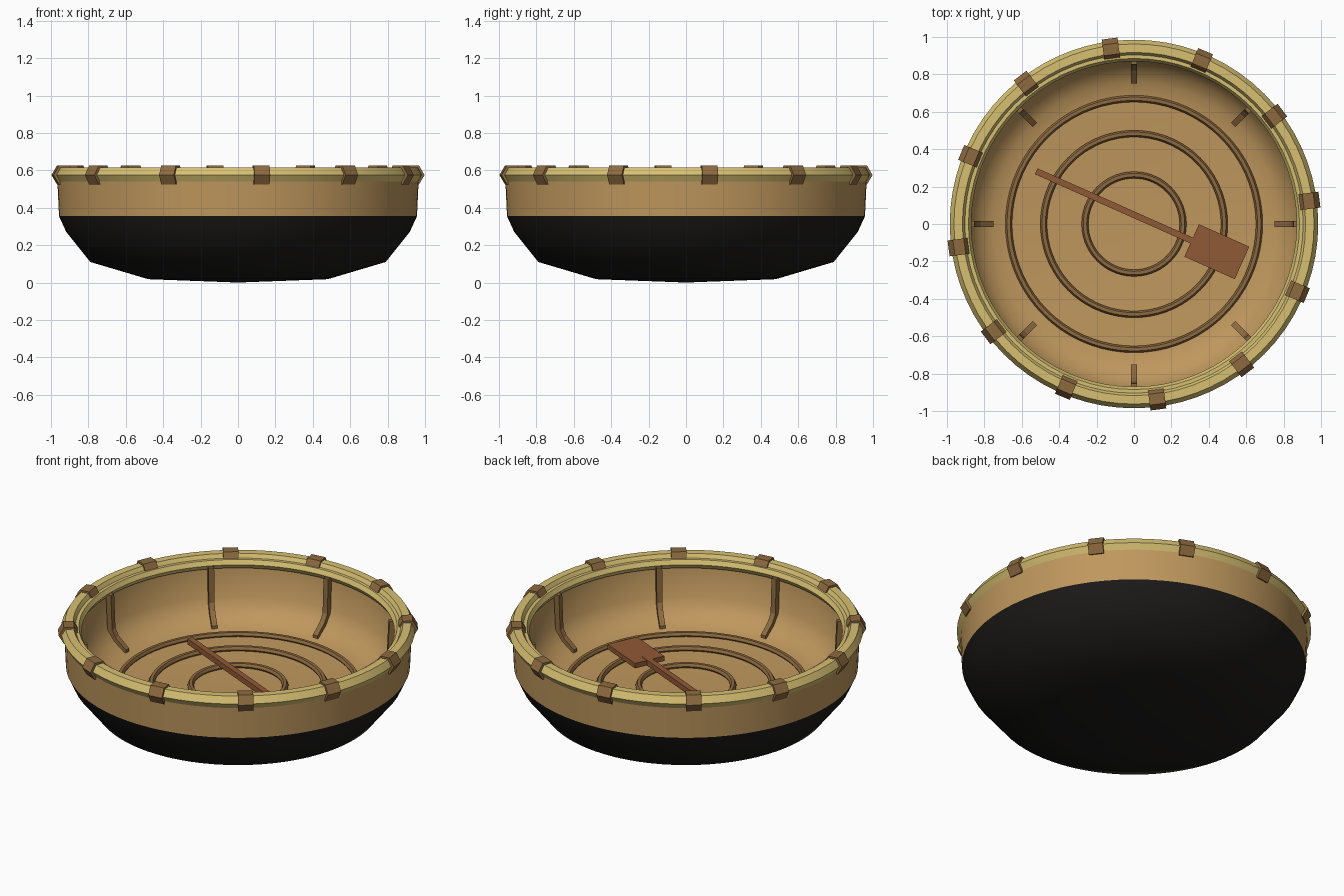
import bpy, bmesh
from math import sin, cos, pi, radians, atan2, hypot
from mathutils import Matrix, Vector

if "Cube" in bpy.data.objects:
    bpy.data.objects.remove(bpy.data.objects["Cube"])


def material(name, rgb):
    m = bpy.data.materials.new(name)
    m.diffuse_color = (*rgb, 1)
    m.use_nodes = True
    m.node_tree.nodes["Principled BSDF"].inputs["Base Color"].default_value = m.diffuse_color
    return m


BASKET = material("woven_bamboo", (0.52, 0.31, 0.11))
RIM = material("pale_bamboo", (0.68, 0.53, 0.17))
CANE = material("dark_cane", (0.27, 0.145, 0.05))
TAR = material("tar", (0.012, 0.011, 0.010))
PADDLE = material("paddle_wood", (0.28, 0.10, 0.035))


def make(name, bm, mat, smooth=None):
    bmesh.ops.remove_doubles(bm, verts=bm.verts, dist=1e-5)
    bmesh.ops.recalc_face_normals(bm, faces=bm.faces)
    me = bpy.data.meshes.new(name)
    bm.to_mesh(me)
    bm.free()
    me.materials.append(mat)
    ob = bpy.data.objects.new(name, me)
    bpy.context.collection.objects.link(ob)
    if smooth:
        bpy.ops.object.select_all(action='DESELECT')
        ob.select_set(True)
        bpy.context.view_layer.objects.active = ob
        bpy.ops.object.shade_smooth_by_angle(angle=radians(smooth))
    return ob


def lathe(name, profile, mat, closed=False, steps=72, smooth=35):
    bm = bmesh.new()
    vs = [bm.verts.new((r, 0, z)) for r, z in profile]
    pairs = list(zip(vs, vs[1:])) + ([(vs[-1], vs[0])] if closed else [])
    es = [bm.edges.new(p) for p in pairs]
    bmesh.ops.spin(bm, geom=vs + es, cent=(0, 0, 0), axis=(0, 0, 1),
                   angle=2 * pi, steps=steps, use_duplicate=False)
    return make(name, bm, mat, smooth)


def ring(name, major, z, minor, mat, sides=6):
    section = [(major + minor * cos(2 * pi * i / sides), z + minor * sin(2 * pi * i / sides))
               for i in range(sides)]
    return lathe(name, section, mat, closed=True)


def box(name, size, loc, angle, mat):
    bm = bmesh.new()
    m = Matrix.Translation(loc) @ Matrix.Rotation(angle, 4, 'Z') @ Matrix.Diagonal((*size, 1))
    bmesh.ops.create_cube(bm, size=1, matrix=m)
    return make(name, bm, mat)


# Hull: tarred bottom, woven wall with the inner bowl
lathe("tarred_bottom", [(0, 0), (0.48, 0.018), (0.79, 0.11), (0.918, 0.27), (0.957, 0.355),
                        (0.90, 0.355)], TAR)
lathe("basket_hull", [(0.90, 0.355), (0.957, 0.355), (0.967, 0.57), (0.90, 0.57), (0.885, 0.36),
                      (0.83, 0.285), (0.76, 0.235), (0.65, 0.222), (0, 0.22)], BASKET)

# Rim hoops
ring("rim", 0.94, 0.575, 0.045, RIM)
ring("inner_rim", 0.90, 0.565, 0.03, RIM)

# Floor hoops
for i, r in enumerate((0.262, 0.483, 0.67)):
    ring(f"floor_ring_{i + 1}", r, 0.232, 0.018, CANE)

# Rim lashings: short hexagonal wraps
for i in range(12):
    bm = bmesh.new()
    m = (Matrix.Rotation(radians(7.5 + 30 * i), 4, 'Z') @ Matrix.Translation((0.942, 0, 0.575))
         @ Matrix.Rotation(pi / 2, 4, 'X') @ Matrix.Rotation(pi / 2, 4, 'Z')
         @ Matrix.Rotation(pi / 2, 4, 'Z'))
    bmesh.ops.create_cone(bm, cap_ends=True, segments=6, radius1=0.058, radius2=0.058,
                          depth=0.085, matrix=m)
    # Point the hexagon so that its top is flat
    tops = sum(1 for v in bm.verts if v.co.z > 0.575 + 0.055)
    if tops:
        axis = Matrix.Rotation(radians(7.5 + 30 * i), 3, 'Z') @ Vector((0, 1, 0))
        c = Matrix.Rotation(radians(7.5 + 30 * i), 3, 'Z') @ Vector((0.942, 0, 0.575))
        bmesh.ops.rotate(bm, verts=bm.verts, cent=c, matrix=Matrix.Rotation(pi / 6, 3, axis))
    make(f"lashing_{i + 1}", bm, CANE)

# Inner ribs: square strip following the wall, bent onto the floor
RIB = [((0.885, 0.56), (0.852, 0.56)), ((0.875, 0.34), (0.843, 0.35)),
       ((0.845, 0.29), (0.82, 0.31)), ((0.75, 0.222), (0.75, 0.252))]
for i in range(8):
    bm = bmesh.new()
    turn = Matrix.Rotation(pi / 4 * i, 3, 'Z')
    loops = []
    for (r0, z0), (r1, z1) in RIB:
        pts = [(r0, -0.016, z0), (r0, 0.016, z0), (r1, 0.016, z1), (r1, -0.016, z1)]
        loops.append([bm.verts.new(turn @ Vector(p)) for p in pts])
    for a, b in zip(loops, loops[1:]):
        for k in range(4):
            bm.faces.new((a[k], a[(k + 1) % 4], b[(k + 1) % 4], b[k]))
    bm.faces.new(loops[0])
    bm.faces.new(loops[-1])
    make(f"rib_{i + 1}", bm, CANE)

# Paddle lying on the floor hoops
x0, y0, x1, y1 = -0.523, 0.282, 0.36, -0.111
ang = atan2(y1 - y0, x1 - x0)
box("paddle_handle", (hypot(x1 - x0, y1 - y0), 0.034, 0.034),
    ((x0 + x1) / 2, (y0 + y1) / 2, 0.257), ang, PADDLE)
box("paddle_blade", (0.295, 0.19, 0.03), (0.443, -0.148, 0.257), ang, PADDLE)
